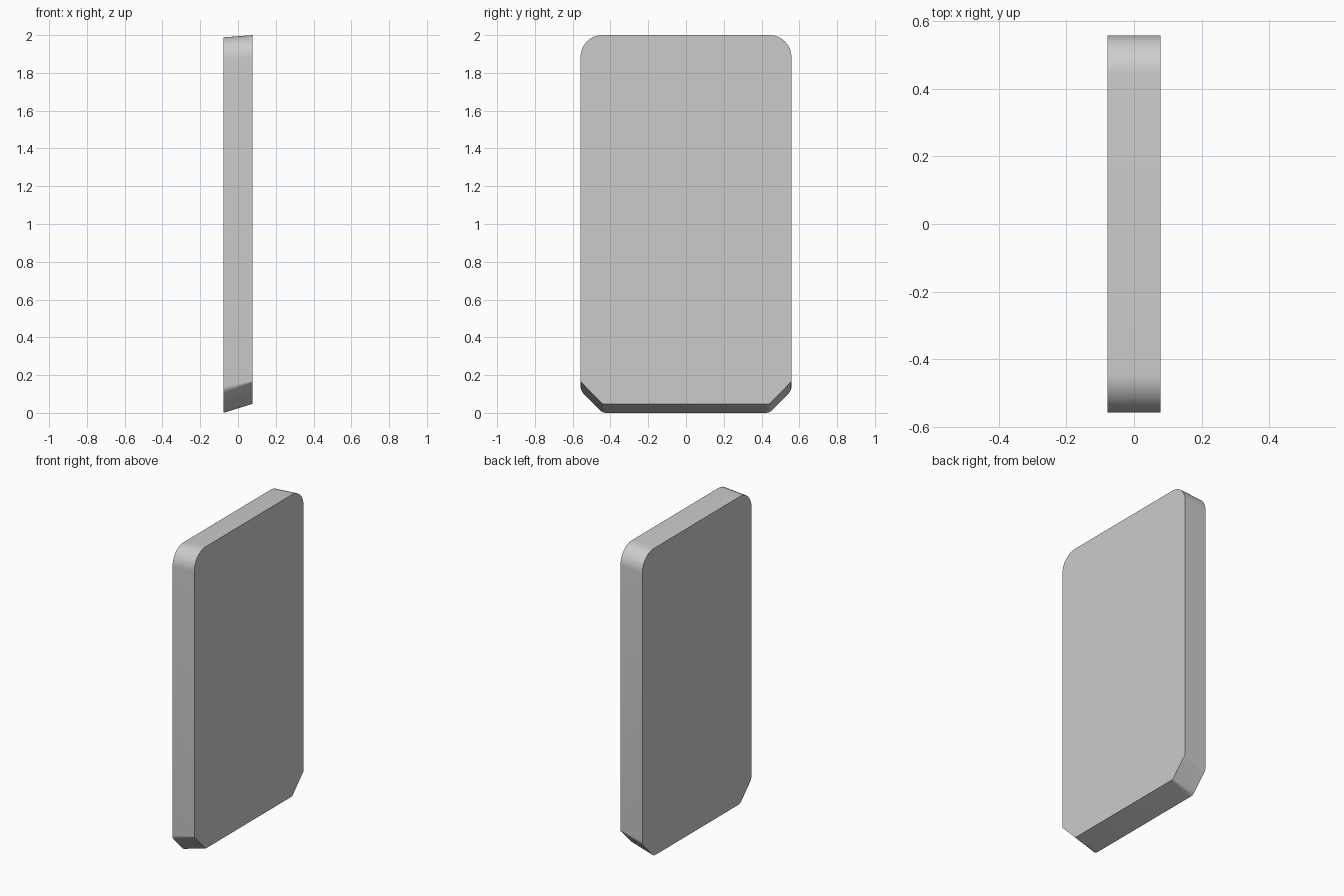
import bpy, bmesh, math
from mathutils import Vector

if "Cube" in bpy.data.objects:
    bpy.data.objects.remove(bpy.data.objects["Cube"])

HALF_W, HALF_T = 0.558, 0.078


def fillet(prev, corner, nxt, radius, steps):
    """Points of a round of the given radius at a polygon corner."""
    a, b = (prev - corner).normalized(), (nxt - corner).normalized()
    half = a.angle(b) / 2
    centre = corner + (a + b).normalized() * (radius / math.sin(half))
    reach = radius / math.tan(half)
    start, end = corner + a * reach - centre, corner + b * reach - centre
    sweep = start.angle(end)
    return [centre + (start * math.sin((1 - t) * sweep) + end * math.sin(t * sweep)) / math.sin(sweep)
            for t in (i / steps for i in range(steps + 1))]


def outline(bottom, top, corner_radius):
    """Slab profile in y, z: chamfered bottom corners, rounded top corners."""
    right = [(0.442, bottom, corner_radius, 5),
             (HALF_W, bottom + 0.118, corner_radius, 5),
             (HALF_W, top, 0.115, 14)]
    spec = right + [(-y, z, r, n) for y, z, r, n in reversed(right)]
    pts = [Vector((y, z)) for y, z, _, _ in spec]
    loop = []
    for i, (_, _, r, n) in enumerate(spec):
        loop += fillet(pts[i - 1], pts[i], pts[(i + 1) % len(pts)], r, n)
    return loop


# Slab: two profiles bridged, so the top and bottom edges slope
bm = bmesh.new()
back = [bm.verts.new((-HALF_T, p.x, p.y)) for p in outline(0.0, 1.988, 0.05)]
front = [bm.verts.new((HALF_T, p.x, p.y)) for p in outline(0.048, 2.0, 0.012)]
bm.faces.new(back)
bm.faces.new(front)
for i in range(len(back)):
    j = (i + 1) % len(back)
    bm.faces.new((back[i], back[j], front[j], front[i]))
bmesh.ops.recalc_face_normals(bm, faces=bm.faces)
mesh = bpy.data.meshes.new("slab")
bm.to_mesh(mesh)
bm.free()
slab = bpy.data.objects.new("slab", mesh)
bpy.context.collection.objects.link(slab)

# Smooth rounds, sharp rims
bpy.context.view_layer.objects.active = slab
slab.select_set(True)
bpy.ops.object.shade_smooth_by_angle(angle=math.radians(30))
